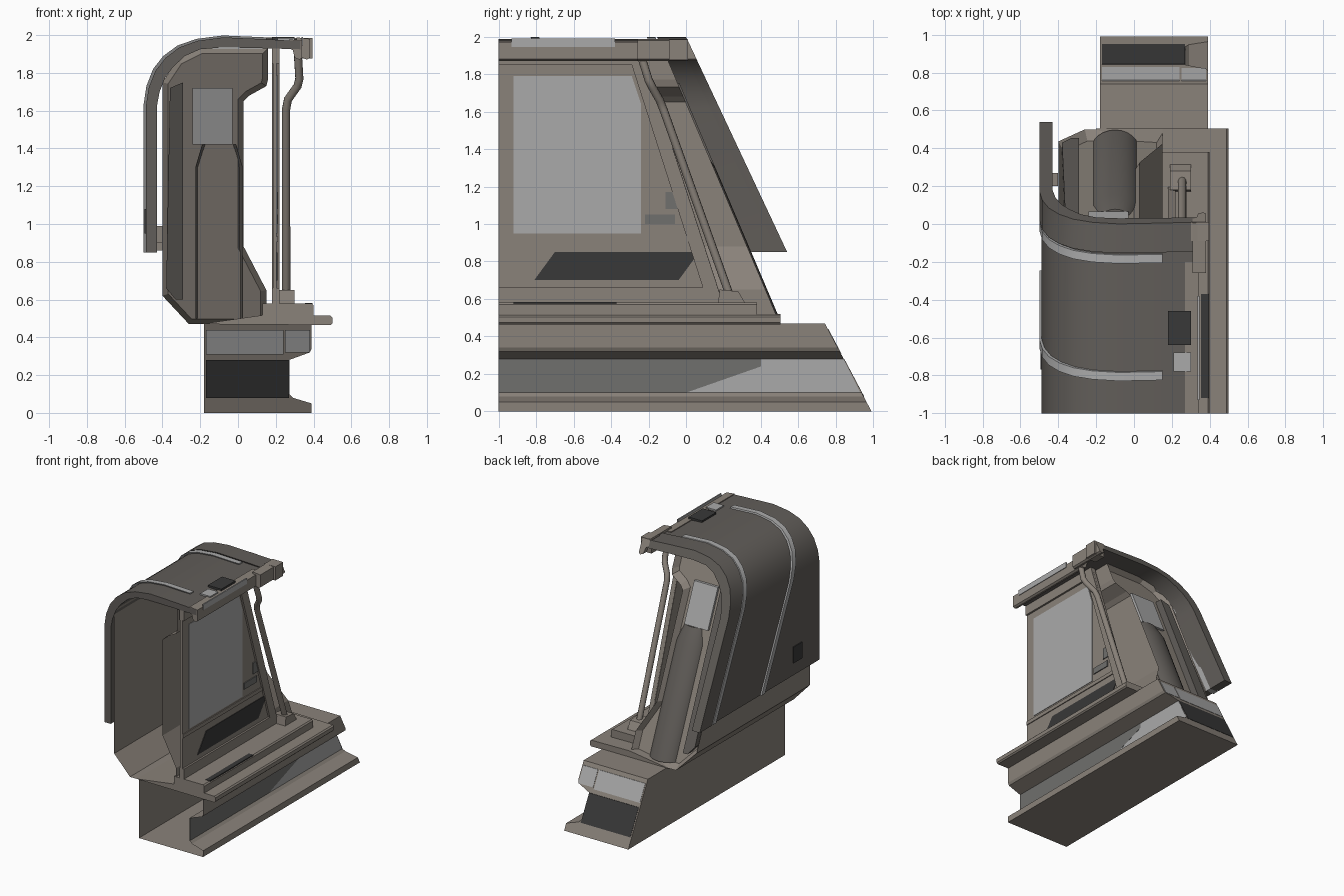
import bpy, bmesh, math

if "Cube" in bpy.data.objects:
    bpy.data.objects.remove(bpy.data.objects["Cube"])


def material(name, rgb):
    m = bpy.data.materials.new(name)
    m.diffuse_color = (*rgb, 1)
    m.use_nodes = True
    m.node_tree.nodes["Principled BSDF"].inputs["Base Color"].default_value = m.diffuse_color
    return m


BODY = material("warm_grey", (0.255, 0.225, 0.195))
ROOF = material("dark_warm_grey", (0.12, 0.11, 0.10))
DARK = material("charcoal", (0.04, 0.04, 0.04))
MID = material("mid_grey", (0.16, 0.16, 0.155))
LIGHT = material("light_grey", (0.40, 0.40, 0.40))


def finish(name, bm, mat=BODY, smooth=None):
    bmesh.ops.recalc_face_normals(bm, faces=bm.faces)
    me = bpy.data.meshes.new(name)
    bm.to_mesh(me)
    bm.free()
    me.materials.append(mat)
    ob = bpy.data.objects.new(name, me)
    bpy.context.collection.objects.link(ob)
    if smooth:
        bpy.context.view_layer.objects.active = ob
        ob.select_set(True)
        bpy.ops.object.shade_smooth_by_angle(angle=math.radians(smooth))
        ob.select_set(False)
    return ob


def sweep(name, prof, start, end, mat=BODY, front=True, smooth=None, inset=None):
    """Run an (x, z) profile along y between two end planes y = f(z)."""
    bm = bmesh.new()
    a = [bm.verts.new((x, start(z), z)) for x, z in prof]
    b = [bm.verts.new((x, end(z), z)) for x, z in prof]
    n = len(prof)
    for i in range(n):
        j = (i + 1) % n
        bm.faces.new((a[i], a[j], b[j], b[i]))
    if front:
        bm.faces.new(a[::-1])
    cap = bm.faces.new(b)
    bm.normal_update()
    if inset:
        if cap.normal.y < 0:
            cap.normal_flip()
        bmesh.ops.inset_region(bm, faces=[cap], thickness=inset[0], use_even_offset=True)
        bmesh.ops.translate(bm, verts=cap.verts[:], vec=(0, inset[1], 0))
    return finish(name, bm, mat, smooth)


def plate(name, pts, x0, x1, mat=BODY):
    """Extrude a (y, z) outline between two x values."""
    bm = bmesh.new()
    a = [bm.verts.new((x0, y, z)) for y, z in pts]
    b = [bm.verts.new((x1, y, z)) for y, z in pts]
    n = len(pts)
    for i in range(n):
        j = (i + 1) % n
        bm.faces.new((a[i], a[j], b[j], b[i]))
    bm.faces.new(a[::-1])
    bm.faces.new(b)
    return finish(name, bm, mat)


def rect(x0, z0, x1, z1):
    return [(x0, z0), (x1, z0), (x1, z1), (x0, z1)]


def box(name, lo, hi, mat=BODY):
    return plate(name, rect(lo[1], lo[2], hi[1], hi[2]), lo[0], hi[0], mat)


def tube(name, pts, r):
    cu = bpy.data.curves.new(name, 'CURVE')
    cu.dimensions = '3D'
    cu.bevel_depth = r
    cu.bevel_resolution = 3
    cu.use_fill_caps = True
    cu.materials.append(BODY)
    sp = cu.splines.new('POLY')
    sp.points.add(len(pts) - 1)
    for p, co in zip(sp.points, pts):
        p.co = (*co, 1)
    bpy.context.collection.objects.link(bpy.data.objects.new(name, cu))


# End planes
flat = lambda y: (lambda z: y)
base_end = lambda z: 0.99 - 0.53 * z
body_end = lambda z: 0.50 - 0.425 * (z - 0.47)
roof_end = lambda z: 0.54 - 0.47 * (z - 0.85)
shift = lambda f, d: (lambda z: max(-1, f(z) + d))

# Base beam with side channel, open at the front
sweep("base_beam", [(-0.18, 0), (0.39, 0), (0.39, 0.05), (0.29, 0.08), (0.27, 0.10), (0.27, 0.28),
                    (0.38, 0.32), (0.39, 0.34), (0.39, 0.47), (-0.18, 0.47)],
      flat(-1), base_end, front=False)
plate("channel_panel", [(-1, 0.10), (0, 0.10), (0.40, 0.24), (0.40, 0.28), (-1, 0.28)], 0.268, 0.273, MID)
plate("channel_end", [(0, 0.10), (0.93, 0.10), (0.84, 0.28), (0.40, 0.28), (0.40, 0.24)], 0.268, 0.272, LIGHT)
sweep("base_end_panel", rect(-0.17, 0.31, 0.24, 0.44), shift(base_end, -0.01), shift(base_end, 0.003), LIGHT)
sweep("base_end_side_panel", rect(0.25, 0.32, 0.38, 0.44), shift(base_end, -0.01), shift(base_end, 0.003), LIGHT)
sweep("base_end_recess", rect(-0.17, 0.08, 0.27, 0.28), shift(base_end, -0.01), shift(base_end, 0.003), DARK)

# Wall body, open at the front, with recessed slanted end
sweep("wall_body", [(-0.26, 0.47), (0.15, 0.47), (0.15, 0.65), (0.03, 0.88), (0.03, 1.65), (0.06, 1.68),
                    (0.15, 1.73), (0.16, 1.77), (0.16, 1.93), (-0.2, 1.93), (-0.32, 1.87), (-0.4, 1.75),
                    (-0.4, 0.62)],
      flat(-1), body_end, front=False, inset=(0.03, -0.05))

# Sill ledges
sweep("lower_ledge", [(-0.2, 0.47), (0.49, 0.465), (0.5, 0.475), (0.5, 0.505), (0.49, 0.515), (0.15, 0.52)],
      flat(-1), flat(0.505))
sweep("upper_ledge", [(0.13, 0.51), (0.40, 0.51), (0.40, 0.57), (0.39, 0.58), (0.13, 0.58)],
      flat(-1), flat(0.38))
box("sill_pad", (0.355, -0.92, 0.575), (0.395, -0.37, 0.583), DARK)

# Roof shell arch
outer = [(-0.50, 0.85), (-0.50, 1.63), (-0.485, 1.73), (-0.45, 1.82), (-0.395, 1.89), (-0.32, 1.945),
         (-0.22, 1.98), (-0.08, 1.998), (0.15, 1.988), (0.33, 1.978)]
inner = [(-0.43, 0.85), (-0.43, 1.62), (-0.415, 1.70), (-0.385, 1.775), (-0.345, 1.83), (-0.28, 1.89),
         (-0.2, 1.925), (-0.08, 1.935), (0.15, 1.93), (0.33, 1.925)]
low = [(x + 0.012 * max(0, min(1, -x / 0.4)), z - (0.01 if z > 1.6 else 0)) for x, z in outer]
sweep("roof_shell", low + inner[::-1], flat(-1), shift(roof_end, -0.05), ROOF, smooth=35)
sweep("roof_front_lip", outer + inner[::-1], shift(roof_end, -0.155), roof_end, ROOF, smooth=35)
for i, d in enumerate((-0.21, -0.83)):
    sweep("roof_band_%d" % i, outer[:-1] + inner[:-1][::-1], shift(roof_end, d), shift(roof_end, d + 0.045),
          LIGHT, smooth=35)

# Eave along the window side
eave = [(0.27, 1.93), (0.29, 1.92), (0.30, 1.88), (0.325, 1.87), (0.34, 1.88), (0.34, 1.97), (0.27, 1.978)]
sweep("eave", eave, flat(-1), flat(-0.2))
sweep("eave_lip", [(x + 0.04, z + 0.01 * (z > 1.9)) for x, z in eave], flat(-0.26), lambda z: 2 * 0.47 - 0.47 * z)
box("eave_clamp", (0.30, -0.09, 1.875), (0.395, 0.01, 1.985))
box("eave_label_plate", (0.335, -0.93, 1.945), (0.345, -0.38, 1.99), LIGHT)

# Window pane and frame
plate("window_pane", [(-1, 0.57), (0.20, 0.57), (-0.24, 1.93), (-1, 1.93)], 0.185, 0.205)
plate("frame_bottom", [(-1, 0.57), (0.20, 0.57), (0.17, 0.66), (-1, 0.66)], 0.18, 0.22)
plate("frame_top", [(-1, 1.85), (-0.215, 1.85), (-0.24, 1.93), (-1, 1.93)], 0.18, 0.22)
plate("frame_side", [(0.09, 0.66), (0.17, 0.66), (-0.215, 1.85), (-0.29, 1.85)], 0.18, 0.22)
plate("window_rail", [(-1, 0.905), (0.09, 0.905), (0.08, 0.935), (-1, 0.935)], 0.20, 0.212)
plate("sill_panel", [(-0.81, 0.70), (-0.04, 0.70), (0.07, 0.85), (-0.70, 0.85)], 0.20, 0.21, DARK)
plate("screen_panel", [(-0.92, 0.95), (-0.24, 0.95), (-0.24, 1.64), (-0.29, 1.79), (-0.92, 1.79)], 0.20, 0.209, LIGHT)
box("switch_plate", (0.20, -0.11, 1.08), (0.212, -0.02, 1.17), MID)
box("switch_strip", (0.20, -0.22, 1.0), (0.212, -0.06, 1.05), MID)

# Grab pole with foot
tube("grab_pole", [(0.315, -0.25, 1.93), (0.325, -0.20, 1.77), (0.315, -0.18, 1.73), (0.265, -0.14, 1.66),
                   (0.255, -0.12, 1.61), (0.255, 0.24, 0.60)], 0.022)
plate("pole_foot", [(0.17, 0.57), (0.32, 0.57), (0.28, 0.64), (0.18, 0.65)], 0.19, 0.30)

# Rounded column and panel on the slanted end
bm = bmesh.new()
rows = []
for z, r in ((0.50, 0.125), (1.30, 0.125), (1.42, 0.09)):
    rows.append([bm.verts.new((-0.10 + r * math.cos(math.pi * k / 12),
                               body_end(z) - 0.09 + r * 0.8 * math.sin(math.pi * k / 12), z)) for k in range(13)])
for lo, hi in zip(rows, rows[1:]):
    for k in range(12):
        bm.faces.new((lo[k], lo[k + 1], hi[k + 1], hi[k]))
bm.faces.new(rows[0])
bm.faces.new(rows[-1])
finish("end_column", bm, ROOF, 40)
sweep("end_panel", rect(-0.24, 1.42, -0.03, 1.72), shift(body_end, -0.07), shift(body_end, -0.03), LIGHT)
sweep("end_side_rib", [(-0.38, 0.66), (-0.33, 0.60), (-0.29, 0.60), (-0.29, 1.75), (-0.36, 1.72)],
      shift(body_end, -0.07), shift(body_end, 0.01), ROOF)

# Small fittings
for i, (y, z) in enumerate(((0.20, 0.86), (-0.72, 0.90))):
    box("side_bracket_%d" % i, (-0.44, y, z), (-0.401, y + 0.07, z + 0.09))
box("side_plate", (-0.495, -0.77, 0.95), (-0.485, -0.66, 1.08), DARK)
box("roof_hatch", (0.18, -0.64, 1.96), (0.30, -0.46, 1.99), DARK)
box("roof_tab", (0.21, -0.78, 1.96), (0.30, -0.68, 1.985), LIGHT)
